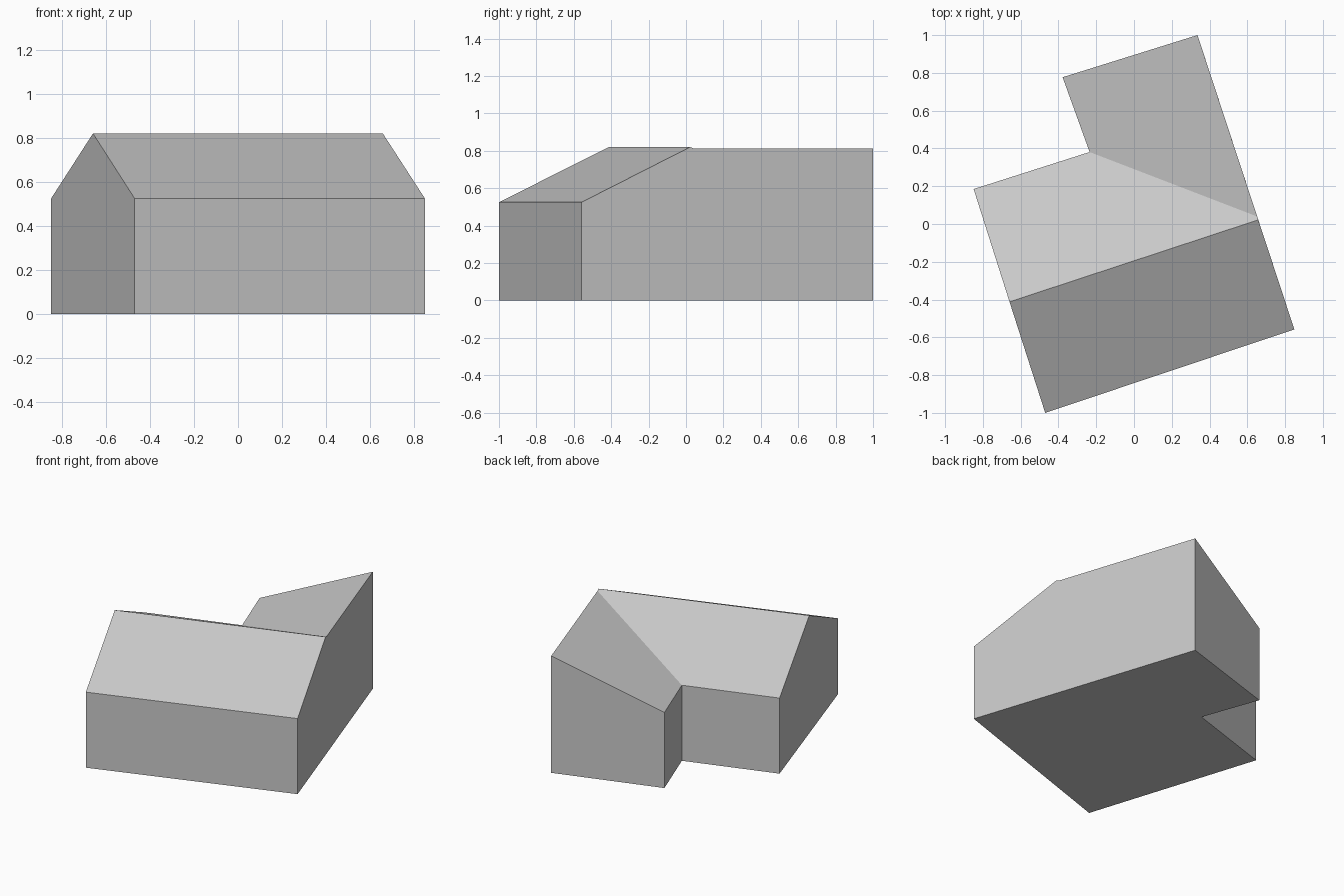
import bpy
import bmesh

cube = bpy.data.objects.get("Cube")
if cube:
    bpy.data.objects.remove(cube, do_unlink=True)

# One plain grey for the whole building
grey = bpy.data.materials.new("plain_grey")
grey.use_nodes = True
colour = (0.58, 0.58, 0.58, 1)
grey.diffuse_color = colour
grey.node_tree.nodes["Principled BSDF"].inputs["Base Color"].default_value = colour

EAVE, RIDGE, WING_TOP = 0.525, 0.82, 0.813

# Footprint corners (x, y) and wall heights, counter-clockwise from above
corners = {
    "back_left": (-0.849, 0.185, EAVE),
    "front_left": (-0.47, -1.0, EAVE),
    "front_right": (0.849, -0.558, EAVE),
    "wing_high": (0.336, 1.0, WING_TOP),
    "wing_low": (-0.378, 0.777, EAVE),
    "inner": (-0.235, 0.381, EAVE),
}
# Roof points that stand on the gable walls
peaks = {
    "ridge_left": (-0.659, -0.412, RIDGE),
    "ridge_right": (0.658, 0.022, RIDGE),
    "valley_top": (0.652, 0.04, WING_TOP),
}
points = {**corners, **peaks}


def build_part(name, faces):
    """Make a flat-shaded object from loops of 3D points."""
    bm = bmesh.new()
    for loop in faces:
        bm.faces.new([bm.verts.new(p) for p in loop])
    bmesh.ops.remove_doubles(bm, verts=bm.verts, dist=0.0005)
    mesh = bpy.data.meshes.new(name)
    bm.to_mesh(mesh)
    bm.free()
    mesh.materials.append(grey)
    obj = bpy.data.objects.new(name, mesh)
    bpy.context.collection.objects.link(obj)
    return obj


def ground(name):
    x, y, _ = points[name]
    return (x, y, 0)


# Walls: one face per footprint edge, with gable peaks where the roof rises
gables = {
    "back_left": ["ridge_left"],
    "front_right": ["valley_top", "ridge_right"],
}
names = list(corners)
walls = []
for a, b in zip(names, names[1:] + names[:1]):
    top = [b] + gables.get(a, []) + [a]
    walls.append([ground(a), ground(b)] + [points[n] for n in top])
floor = [ground(n) for n in reversed(names)]
build_part("walls_and_floor", walls + [floor])

# Roof: two main slopes and the single slope of the wing
slopes = {
    "main_roof_front": ["front_left", "front_right", "ridge_right", "ridge_left"],
    "main_roof_back": ["back_left", "ridge_left", "ridge_right", "valley_top", "inner"],
    "wing_roof": ["inner", "valley_top", "wing_high", "wing_low"],
}
for name, loop in slopes.items():
    build_part(name, [[points[n] for n in loop]])
